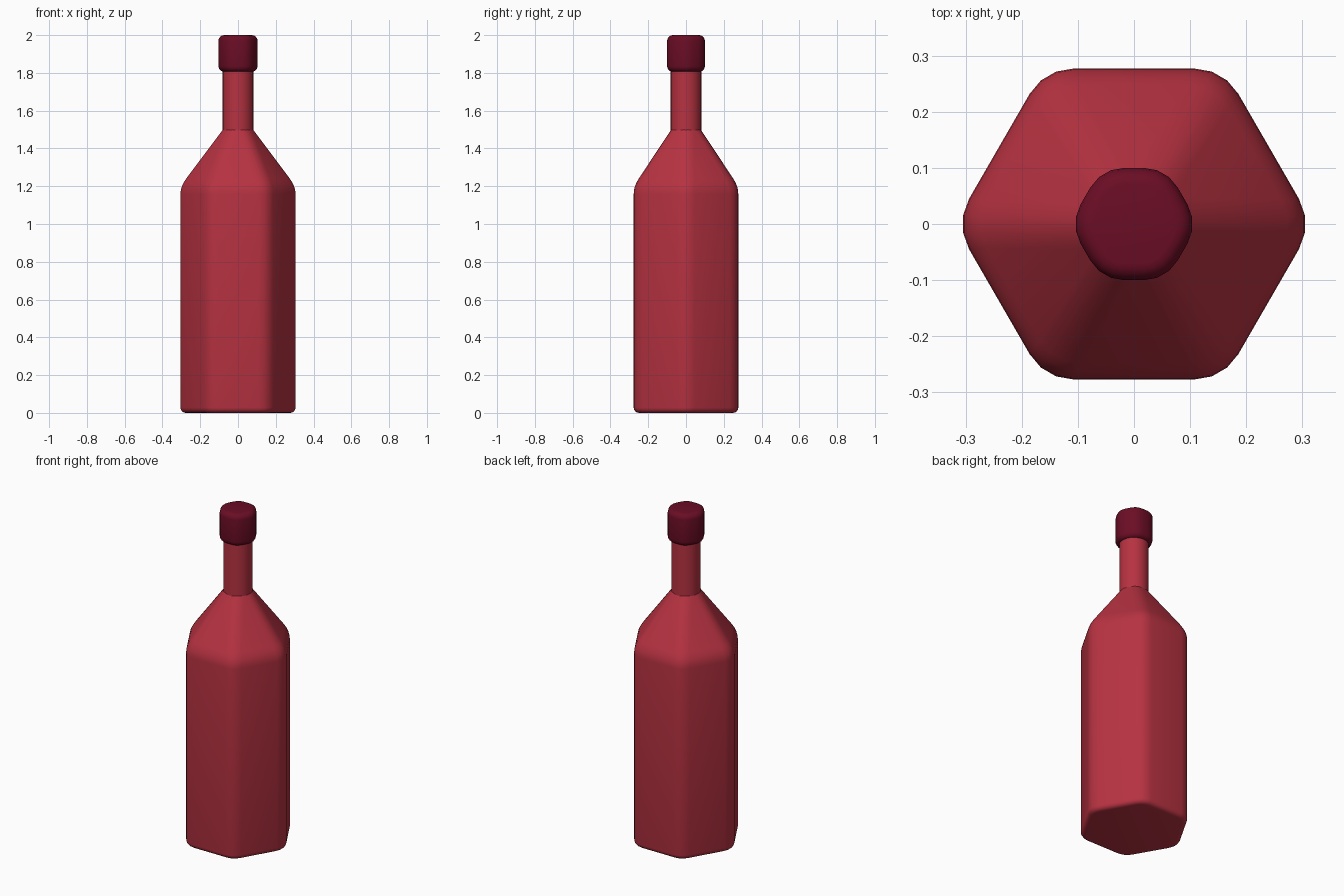
import bpy, bmesh, math

if "Cube" in bpy.data.objects:
    bpy.data.objects.remove(bpy.data.objects["Cube"])


def material(name, rgb):
    m = bpy.data.materials.new(name)
    m.diffuse_color = (*rgb, 1.0)
    m.use_nodes = True
    m.node_tree.nodes["Principled BSDF"].inputs["Base Color"].default_value = m.diffuse_color
    return m


RED = material("bottle red", (0.47, 0.032, 0.053))
DARK = material("dark wine", (0.145, 0.004, 0.018))


def rounded_hex(apothem, r, segs=3):
    """Hexagon outline with corners on +-x and rounded corners."""
    dist = (apothem - r) / math.cos(math.pi / 6)
    pts = []
    for k in range(6):
        mid = k * math.pi / 3
        for i in range(segs + 1):
            a = mid + math.radians(-30 + 60 * i / segs)
            pts.append((dist * math.cos(mid) + r * math.cos(a),
                        dist * math.sin(mid) + r * math.sin(a)))
    return pts


def circle(radius, n=32):
    return [(radius * math.cos(2 * math.pi * i / n),
             radius * math.sin(2 * math.pi * i / n)) for i in range(n)]


def loft(name, sections, mat):
    """Skin a stack of (z, outline) sections and close both ends."""
    bm = bmesh.new()
    rings = [[bm.verts.new((x, y, z)) for x, y in pts] for z, pts in sections]
    for a, b in zip(rings, rings[1:]):
        n = len(a)
        for i in range(n):
            j = (i + 1) % n
            bm.faces.new((a[i], a[j], b[j], b[i]))
    bm.faces.new(rings[0][::-1])
    bm.faces.new(rings[-1])
    mesh = bpy.data.meshes.new(name)
    bm.to_mesh(mesh)
    bm.free()
    mesh.materials.append(mat)
    ob = bpy.data.objects.new(name, mesh)
    bpy.context.collection.objects.link(ob)
    bpy.ops.object.select_all(action='DESELECT')
    ob.select_set(True)
    bpy.context.view_layer.objects.active = ob
    bpy.ops.object.shade_smooth_by_angle(angle=math.radians(40))
    return ob


def edge_round(z, apothem, r, fillet, up, segs=4):
    """Sections of a rounded rim; up=1 for a top rim, -1 for a bottom rim."""
    out = []
    for i in range(segs + 1):
        a = math.pi / 2 * i / segs
        inset = fillet * (1 - math.cos(a))
        zz = z - up * fillet * (1 - math.sin(a))
        out.append((zz, rounded_hex(apothem - inset, r - inset)))
    return out if up > 0 else out[::-1]


# Body: hexagonal prism with softened foot and shoulder
A, R = 0.277, 0.09
TOP_A, TOP_R = 0.078, 0.062
body = edge_round(0.0, A, R, 0.028, -1)
Z0, Z1, ZC, SOFT = 1.2, 1.5, 1.2, 0.042
for i in range(5):
    t = i / 4
    # quadratic blend from vertical wall to sloping shoulder
    run = SOFT * t * t
    z = (1 - t) ** 2 * (Z0 - SOFT) + 2 * t * (1 - t) * Z0 + t * t * (Z0 + SOFT)
    f = run / (Z1 - Z0)
    body.append((z, rounded_hex(A + (TOP_A - A) * f, R + (TOP_R - R) * f)))
body.append((Z1, rounded_hex(TOP_A, TOP_R)))
loft("bottle_body", body, RED)

# Neck: round tube
loft("neck", [(1.495, circle(0.081)), (1.84, circle(0.081))], RED)

# Cap: softened hexagonal stopper
CA, CR = 0.1, 0.07
loft("cap", edge_round(1.806, CA, CR, 0.03, -1)
     + edge_round(2.0, CA, CR, 0.03, 1), DARK)
